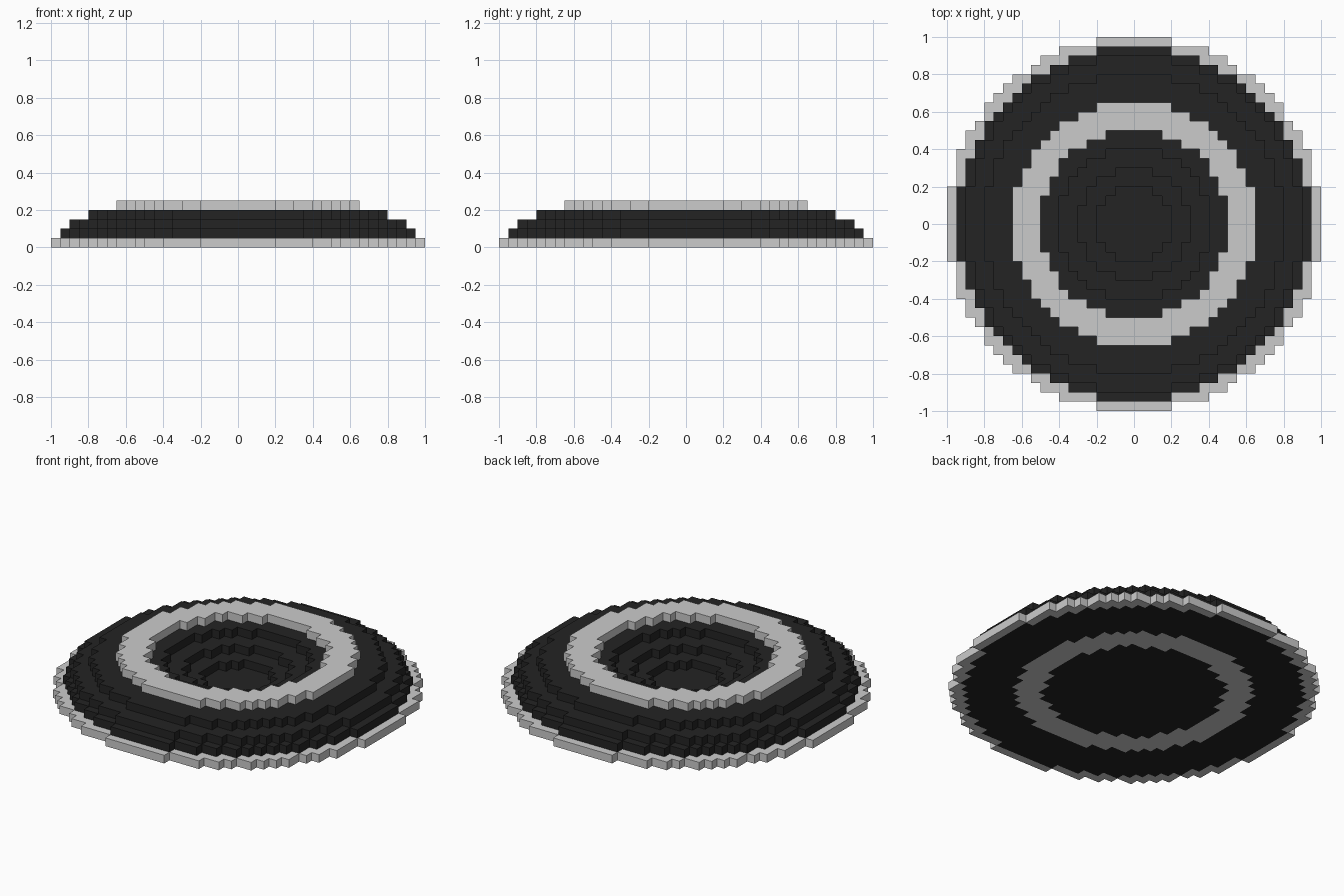
import bpy, bmesh, math

if "Cube" in bpy.data.objects:
    bpy.data.objects.remove(bpy.data.objects["Cube"])

CELL = 0.05      # size of one block
N = 20           # blocks from the centre to the edge

# Stepped profile: (outer radius in blocks, height in blocks)
PROFILE = [(4, 1), (6, 2), (8, 3), (10, 4), (13, 5), (16, 4), (18, 3), (19, 2), (20, 1)]


def material(name, value):
    m = bpy.data.materials.new(name)
    m.diffuse_color = (value, value, value, 1.0)
    m.use_nodes = True
    m.node_tree.nodes["Principled BSDF"].inputs["Base Color"].default_value = m.diffuse_color
    return m


light = material("light grey", 0.60)
dark = material("near black", 0.017)


def radius(i, j):
    return math.hypot(i + 0.5, j + 0.5)


def height(i, j):
    r = radius(i, j)
    for outer, h in PROFILE:
        if r <= outer:
            return h
    return 0


def band(name, r_in, r_out, mat):
    """Block columns between two radii, with only their outside faces."""
    bm = bmesh.new()

    def quad(*pts):
        bm.faces.new([bm.verts.new([c * CELL for c in p]) for p in pts])

    for i in range(-N, N):
        for j in range(-N, N):
            if not r_in < radius(i, j) <= r_out:
                continue
            h = height(i, j)
            # corners run counter-clockwise seen from above
            c = [(i, j), (i + 1, j), (i + 1, j + 1), (i, j + 1)]
            quad(*[(x, y, h) for x, y in c])
            quad(*[(x, y, 0) for x, y in reversed(c)])
            # walls down to each lower neighbour
            for k, (di, dj) in enumerate([(0, -1), (1, 0), (0, 1), (-1, 0)]):
                a, b = c[k], c[(k + 1) % 4]
                for z in range(height(i + di, j + dj), h):
                    quad((*a, z), (*b, z), (*b, z + 1), (*a, z + 1))
    bmesh.ops.remove_doubles(bm, verts=bm.verts, dist=0.0005)
    mesh = bpy.data.meshes.new(name)
    bm.to_mesh(mesh)
    bm.free()
    mesh.materials.append(mat)
    bpy.context.collection.objects.link(bpy.data.objects.new(name, mesh))


band("outer_rim", 19, 20, light)
band("stepped_slope", 13, 19, dark)
band("raised_ring", 10, 13, light)
band("sunken_centre", 0, 10, dark)
